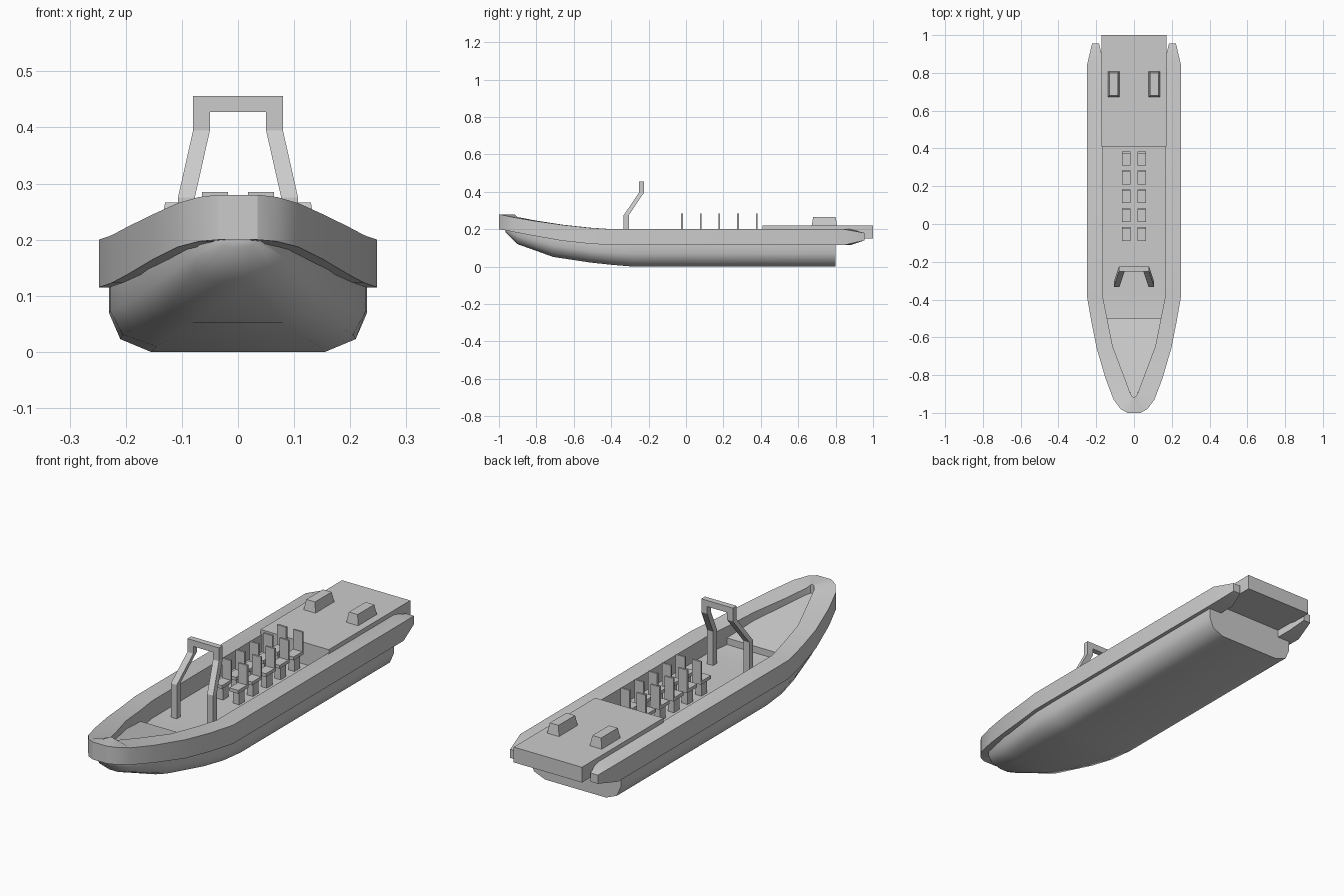
import bpy, bmesh

if "Cube" in bpy.data.objects:
    bpy.data.objects.remove(bpy.data.objects["Cube"])


def mesh_object(name, verts, faces, smooth=None):
    me = bpy.data.meshes.new(name)
    me.from_pydata(verts, [], faces)
    bm = bmesh.new()
    bm.from_mesh(me)
    bmesh.ops.recalc_face_normals(bm, faces=bm.faces)
    bm.to_mesh(me)
    bm.free()
    ob = bpy.data.objects.new(name, me)
    bpy.context.collection.objects.link(ob)
    if smooth:
        bpy.ops.object.select_all(action='DESELECT')
        ob.select_set(True)
        bpy.context.view_layer.objects.active = ob
        bpy.ops.object.shade_smooth_by_angle(angle=smooth)
    return ob


def loft(name, rings, smooth=None):
    """Skin a list of equal-length rings and cap both ends."""
    n = len(rings[0])
    verts = [p for r in rings for p in r]
    faces = [tuple(range(n)), tuple(range(len(verts) - n, len(verts)))]
    for i in range(len(rings) - 1):
        for j in range(n):
            k = (j + 1) % n
            faces.append((i * n + j, i * n + k, (i + 1) * n + k, (i + 1) * n + j))
    return mesh_object(name, verts, faces, smooth)


def rect(x0, x1, y0, y1, z):
    return [(x0, y0, z), (x1, y0, z), (x1, y1, z), (x0, y1, z)]


def box(name, x0, x1, y0, y1, z0, z1, inset=0.0):
    i = inset
    return loft(name, [rect(x0, x1, y0, y1, z0),
                       rect(x0 + i, x1 - i, y0 + i, y1 - i, z1)])


# Hull: y, half width, flat-bottom half width, keel height, top height
stations = [(0.80, .230, .155, .000, .12), (-0.28, .230, .155, .000, .12),
            (-0.40, .228, .145, .010, .12), (-0.51, .208, .125, .022, .125),
            (-0.71, .160, .080, .052, .155), (-0.90, .090, .022, .120, .195),
            (-0.965, .030, .004, .185, .208)]
rings = []
for y, w, b, k, t in stations:
    h = t - k
    half = [(b, k), (b + (w - b) * .73, k + h * .19), (w, k + h * .58), (w, t)]
    rings.append([(x, y, z) for x, z in half] + [(-x, y, z) for x, z in reversed(half)])
loft("hull", rings, 0.8)

# Collar around the gunwale: outer x, outer y, inner x, inner y, bottom z, top z
side = [(.222, .955, .185, .955, .140, .180), (.248, .845, .166, .880, .115, .200),
        (.248, -.39, .164, -.39, .115, .200), (.225, -.52, .140, -.51, .123, .208),
        (.197, -.66, .112, -.65, .138, .223), (.150, -.82, .055, -.80, .166, .246),
        (.108, -.93, .018, -.90, .187, .265), (.070, -.98, .008, -.914, .197, .276),
        (.035, -1.0, .003, -.915, .200, .280)]
path = side + [(-a, b, -c, d, e, f) for a, b, c, d, e, f in reversed(side)]
loft("collar", [[(a, b, e), (a, b, f), (c, d, f), (c, d, e)]
                for a, b, c, d, e, f in path], 0.5)

# Sloping foredeck inside the bow
plan = [(.15, -.50, .155), (.12, -.65, .185), (.062, -.80, .215), (.01, -.915, .238)]
loft("foredeck", [[(-x, y, z), (x, y, z), (x, y, z - .035), (-x, y, z - .035)]
                  for x, y, z in plan])

# Raised aft deck, its bulkhead and two vents
box("aft_deck", -.173, .173, .41, 1.0, .15, .22)
box("aft_bulkhead", -.17, .17, .41, .80, .11, .15)
for s in (-1, 1):
    box("deck_vent", s * .108 - .03, s * .108 + .03, .672, .808, .22, .266, .008)

# Five rows of paired seats
for row in range(5):
    y = -.09 + row * .1
    for x in (-.041, .041):
        box("seat_pedestal", x - .015, x + .015, y + .018, y + .058, .12, .18)
        box("seat_cushion", x - .023, x + .023, y, y + .073, .18, .195)
        box("seat_back", x - .023, x + .023, y + .064, y + .073, .195, .285)

# Mast arch: raked legs with a crossbar; each level is outer x, front y, z
levels = [(.107, -.333, .115), (.107, -.333, .275), (.080, -.252, .395), (.080, -.252, .456)]
for s in (-1, 1):
    loft("arch_leg", [rect(s * x, s * (x - .03), y, y + .027, z) for x, y, z in levels])
box("arch_crossbar", -.05, .05, -.252, -.225, .428, .456)
